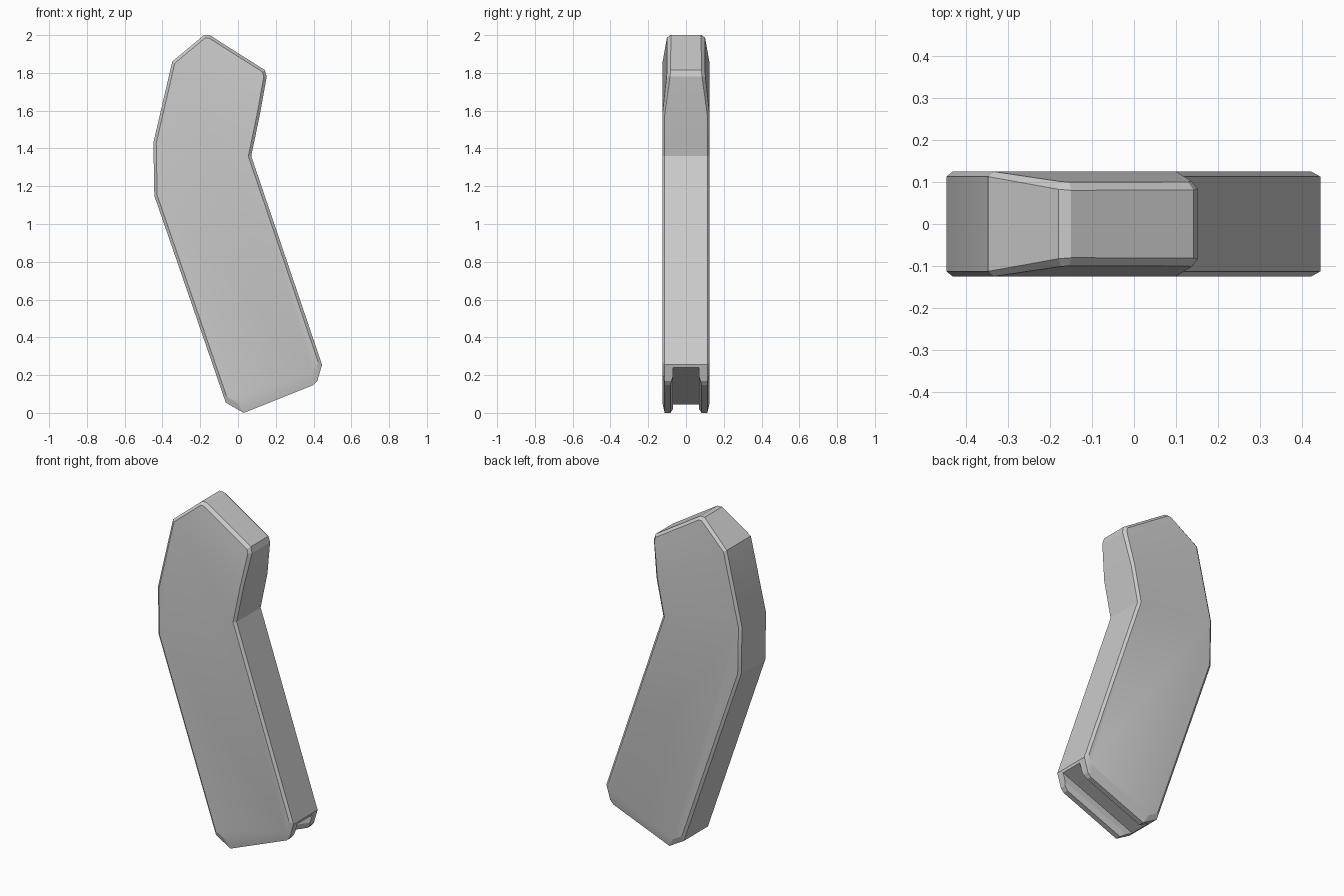
import bpy, bmesh, math
from mathutils import Vector

if "Cube" in bpy.data.objects:
    bpy.data.objects.remove(bpy.data.objects["Cube"])

# Clockwise outline (x, z, bevel inset of the edge that starts here)
OUTLINE = [
    (-0.348, 1.86, .015), (-0.18, 2.0, .015), (-0.15, 2.0, .015),
    (0.142, 1.815, .015), (0.152, 1.78, .015), (0.115, 1.575, .015),
    (0.07, 1.36, .015), (0.445, 0.255, .025), (0.42, 0.17, .045),
    (0.40, 0.148, .06), (0.03, 0.0, .03), (-0.065, 0.055, .015),
    (-0.443, 1.15, .015), (-0.448, 1.43, .015),
]
SPLIT = 5  # the tapered tip spans outline points 0..SPLIT
N = len(OUTLINE)
P = [Vector(p[:2]) for p in OUTLINE]


def inward(i):
    d = (P[(i + 1) % N] - P[i]).normalized()
    return Vector((d.y, -d.x))


def inset(i):
    a, b = inward(i - 1), inward(i)
    da, db = OUTLINE[i - 1][2], OUTLINE[i][2]
    det = a.x * b.y - a.y * b.x
    return P[i] + Vector(((da * b.y - a.y * db) / det, (a.x * db - b.x * da) / det))


# Half thickness, thinning beyond the slanted taper line near the tip
line = (P[SPLIT] - P[0]).normalized()
tip_normal = Vector((-line.y, line.x))


def half(p, w, k):
    return w - k * max(0.0, (p - P[0]).dot(tip_normal))


def new_object(name, bm):
    bmesh.ops.recalc_face_normals(bm, faces=bm.faces)
    me = bpy.data.meshes.new(name)
    bm.to_mesh(me)
    bm.free()
    ob = bpy.data.objects.new(name, me)
    bpy.context.collection.objects.link(ob)
    return ob


# Grip body: bevelled bent slab
bm = bmesh.new()
inner = [inset(i) for i in range(N)]
rings = []
for s in (-1, 1):
    outer_ring = [bm.verts.new((p.x, s * half(p, .113, .146), p.y)) for p in P]
    inner_ring = [bm.verts.new((p.x, s * half(p, .125, .12), p.y)) for p in inner]
    bm.faces.new(inner_ring[:SPLIT + 1])
    bm.faces.new(inner_ring[SPLIT:] + inner_ring[:1])
    rings.append((outer_ring, inner_ring))
for a, b in (rings[0], rings[1], (rings[0][0], rings[1][0])):
    for i in range(N):
        j = (i + 1) % N
        bm.faces.new((a[i], a[j], b[j], b[i]))
body = new_object("grip_body", bm)

# Cutter for the groove along the bottom end
bm = bmesh.new()
half_section = [(.07, .07), (.07, .03), (.09, -.02), (.09, -.12)]
section = half_section + [(-y, h) for y, h in reversed(half_section)]
u = (P[9] - P[10]).normalized()
up = Vector((-u.y, u.x))
mid = (P[9] + P[10]) / 2
ends = []
for t in (-.6, .6):
    ring = []
    for y, h in section:
        q = mid + u * t + up * h
        ring.append(bm.verts.new((q.x, y, q.y)))
    bm.faces.new(ring)
    ends.append(ring)
for i in range(8):
    j = (i + 1) % 8
    bm.faces.new((ends[0][i], ends[0][j], ends[1][j], ends[1][i]))
cutter = new_object("groove_cutter", bm)
cutter.hide_render = True

mod = body.modifiers.new("groove", 'BOOLEAN')
mod.operation = 'DIFFERENCE'
mod.solver = 'EXACT'
mod.object = cutter
bpy.ops.object.select_all(action='DESELECT')
body.select_set(True)
bpy.context.view_layer.objects.active = body
bpy.ops.object.modifier_apply(modifier=mod.name)
bpy.data.objects.remove(cutter)

# Soft shading on the shallow slopes, crisp bevels elsewhere
bpy.ops.object.shade_smooth_by_angle(angle=math.radians(16))
